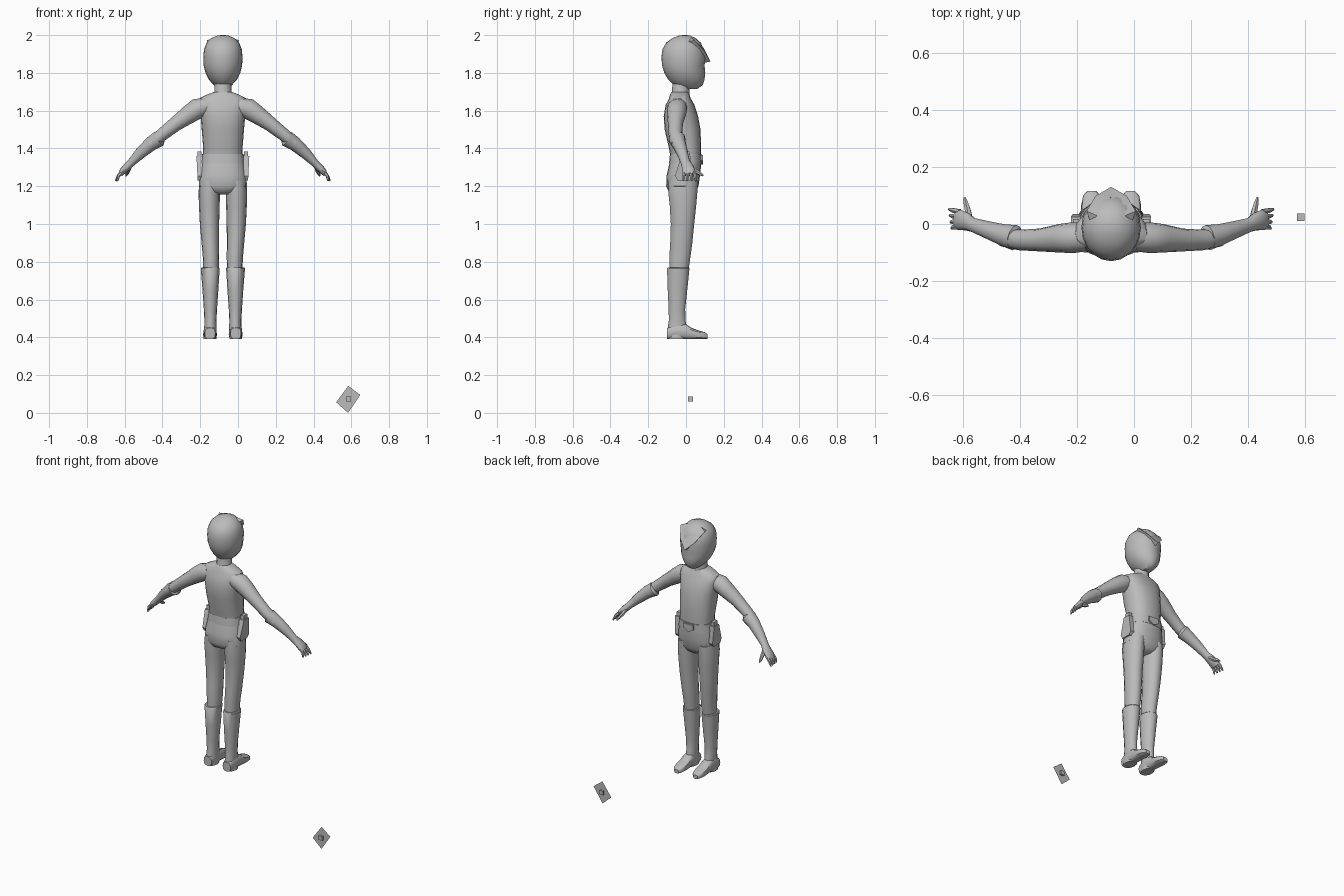
import bpy, bmesh, math
from mathutils import Vector as V

CX = -0.08  # figure's own centre line
grey = bpy.data.materials.new("plain_grey")
grey.diffuse_color = (0.5, 0.5, 0.5, 1)


def finish(name, bm, angle=40, closed=True):
    if closed:
        bmesh.ops.recalc_face_normals(bm, faces=bm.faces)
    me = bpy.data.meshes.new(name)
    bm.to_mesh(me)
    bm.free()
    me.materials.append(grey)
    ob = bpy.data.objects.new(name, me)
    bpy.context.collection.objects.link(ob)
    bpy.ops.object.select_all(action='DESELECT')
    ob.select_set(True)
    bpy.context.view_layer.objects.active = ob
    if angle:
        bpy.ops.object.shade_smooth_by_angle(angle=math.radians(angle))
    return ob


def loft(name, rings, n=16, power=1.0, angle=40):
    """Skin rings given as (centre, half axis u, half axis v)."""
    bm = bmesh.new()
    loops = []
    for c, u, v in rings:
        loop = []
        for i in range(n):
            a = 2 * math.pi * i / n
            ca, sa = math.cos(a), math.sin(a)
            ca = math.copysign(abs(ca) ** power, ca)
            sa = math.copysign(abs(sa) ** power, sa)
            loop.append(bm.verts.new(c + u * ca + v * sa))
        loops.append(loop)
    for a, b in zip(loops, loops[1:]):
        for i in range(n):
            bm.faces.new((a[i], a[(i + 1) % n], b[(i + 1) % n], b[i]))
    bm.faces.new(loops[0])
    bm.faces.new(loops[-1])
    return finish(name, bm, angle)


def upright(name, rows, n=16, power=1.0):
    """Rows are (z, x centre, half width, back y, front y)."""
    loft(name, [(V((CX + x, (b + f) / 2, z)), V((w, 0, 0)), V((0, (f - b) / 2, 0)))
                for z, x, w, b, f in rows], n, power)


def limb(name, s, rows, n=12):
    """Rows are (x, y, z, radius in the xz plane, radius along y)."""
    pts = [V((CX + s * r[0], r[1], r[2])) for r in rows]
    rings = []
    for i, r in enumerate(rows):
        d = pts[min(i + 1, len(pts) - 1)] - pts[max(i - 1, 0)]
        u = V((0, 1, 0)).cross(d).normalized()
        v = d.cross(u).normalized()
        rings.append((pts[i], u * r[3], v * r[4]))
    loft(name, rings, n)


def solid(name, a, b, angle=0):
    """Join two matching outlines into a closed solid."""
    bm = bmesh.new()
    va = [bm.verts.new((CX + p[0], p[1], p[2])) for p in a]
    vb = [bm.verts.new((CX + p[0], p[1], p[2])) for p in b]
    n = len(a)
    bm.faces.new(va)
    bm.faces.new(vb)
    for i in range(n):
        bm.faces.new((va[i], va[(i + 1) % n], vb[(i + 1) % n], vb[i]))
    finish(name, bm, angle)


# Head and neck
upright("head", [
    (1.715, 0, .025, -.03, .06), (1.735, 0, .048, -.065, .088),
    (1.765, 0, .075, -.095, .098), (1.80, 0, .092, -.115, .102),
    (1.84, 0, .102, -.127, .098), (1.885, 0, .104, -.13, .105),
    (1.925, 0, .10, -.125, .095), (1.96, 0, .086, -.105, .078),
    (1.985, 0, .06, -.07, .05), (1.998, 0, .028, -.035, .02),
    (2.0, 0, .008, -.015, .0)], 20)
upright("neck", [(1.66, 0, .06, -.085, .02), (1.70, 0, .045, -.075, .018),
                 (1.76, 0, .045, -.07, .025)], 12)

# Pointed brow crest sweeping up at both sides
brow = [(-.086, .045, 1.972), (-.055, .098, 1.915), (0, .13, 1.86),
        (.055, .098, 1.915), (.086, .045, 1.972)]
crest_top = [(-.05, .03, 1.985), (-.04, .06, 1.965), (0, .095, 1.93),
             (.04, .06, 1.965), (.05, .03, 1.985)]
bm = bmesh.new()
rows = [[bm.verts.new((CX + x, y, z)) for x, y, z in line] for line in
        (brow, crest_top, [(x * .8, y - .05, z - .01) for x, y, z in brow])]
for j in range(3):
    for i in range(4):
        a, b = rows[j], rows[(j + 1) % 3]
        bm.faces.new((a[i], a[i + 1], b[i + 1], b[i]))
for i in (0, 4):
    bm.faces.new([r[i] for r in rows])
finish("brow_crest", bm, 25)

# Torso and hips
upright("torso", [
    (1.34, 0, .106, -.08, .078), (1.40, 0, .104, -.09, .08),
    (1.50, 0, .112, -.113, .077), (1.57, 0, .118, -.118, .064),
    (1.63, 0, .13, -.108, .045), (1.665, 0, .125, -.09, .025),
    (1.685, 0, .085, -.085, .018), (1.70, 0, .045, -.075, .01)], 20, .85)
upright("hips", [
    (1.155, 0, .035, -.06, .03), (1.17, 0, .09, -.09, .05),
    (1.20, 0, .127, -.105, .066), (1.26, 0, .125, -.102, .075),
    (1.32, 0, .114, -.088, .081), (1.36, 0, .107, -.08, .08)], 20, .85)
upright("belt", [(1.32, 0, .116, -.090, .083), (1.37, 0, .110, -.085, .083)], 20, .85)

# Buckle plate
outline = [(-.035, 1.365), (.035, 1.365), (.035, 1.335), (0, 1.315), (-.035, 1.335)]
solid("belt_buckle", [(x, .075, z) for x, z in outline], [(x, .09, z) for x, z in outline])

for s, side in ((-1, "left"), (1, "right")):
    # Legs and boots
    upright(side + "_leg", [
        (.74, s * .063, .040, -.088, .012), (.82, s * .063, .043, -.09, .024),
        (.90, s * .067, .046, -.085, .035), (1.0, s * .071, .051, -.082, .045),
        (1.10, s * .072, .055, -.088, .056), (1.17, s * .072, .057, -.096, .062),
        (1.23, s * .068, .055, -.095, .066)], 14)
    upright(side + "_boot", [
        (.39, s * .068, .034, -.10, .0), (.44, s * .066, .033, -.10, .01),
        (.49, s * .066, .032, -.092, -.002), (.55, s * .066, .035, -.093, -.003),
        (.65, s * .066, .042, -.098, .008), (.765, s * .067, .050, -.102, .02),
        (.77, s * .067, .046, -.098, .016)], 14)
    foot = [(-.1, .028, .45), (-.05, .034, .475), (0, .034, .47), (.03, .036, .45),
            (.065, .037, .437), (.10, .030, .427), (.115, .016, .415)]
    loft(side + "_foot", [(V((CX + s * .068, y, (.39 + t) / 2)), V((w, 0, 0)),
                           V((0, 0, (t - .39) / 2))) for y, w, t in foot], 12, .7)

    # Arms with flared glove cuffs
    limb(side + "_arm", s, [
        (.085, -.045, 1.625, .045, .05), (.135, -.048, 1.61, .055, .054),
        (.18, -.05, 1.58, .049, .05), (.25, -.056, 1.53, .039, .04),
        (.32, -.056, 1.475, .034, .036), (.38, -.045, 1.425, .031, .034)])
    limb(side + "_glove", s, [
        (.335, -.05, 1.455, .034, .036), (.338, -.048, 1.452, .043, .045),
        (.38, -.038, 1.425, .038, .038), (.44, -.018, 1.372, .030, .030),
        (.485, -.003, 1.325, .021, .025), (.505, .008, 1.305, .021, .031),
        (.53, .014, 1.28, .018, .036), (.543, .016, 1.262, .012, .034)])
    for i, (y, tip) in enumerate(((.043, .052), (.026, .03), (.008, .007), (-.009, -.015))):
        limb(f"{side}_finger_{i + 1}", s, [
            (.53, y, 1.28, .010, .010), (.553, (y + tip) / 2, 1.255, .009, .009),
            (.567 - .003 * i, tip, 1.228, .005, .005)], 6)
    limb(side + "_thumb", s, [
        (.495, .015, 1.305, .013, .014), (.502, .05, 1.28, .011, .012),
        (.508, .073, 1.267, .009, .010), (.512, .092, 1.255, .004, .004)], 6)

    # Holster with a small grip block on top
    shape = [(-.025, 1.36), (.025, 1.36), (.035, 1.25), (.02, 1.23), (-.045, 1.23), (-.058, 1.255)]
    solid(side + "_holster", [(s * .108, y, z) for y, z in shape],
          [(s * (.14 - (1.36 - z) * .05), y, z) for y, z in shape])
    grip = [(-.018, 1.34), (.018, 1.34), (.018, 1.385), (-.018, 1.385)]
    solid(side + "_holster_grip", [(s * .112, y, z) for y, z in grip],
          [(s * .134, y, z) for y, z in grip])

# Loose tilted plate with a little cube on it
bm = bmesh.new()
bm.faces.new([bm.verts.new((x, .023, z)) for x, z in
              ((.52, .056), (.583, 0), (.647, .095), (.584, .143))])
finish("tilted_plate", bm, 0, False)
bm = bmesh.new()
bmesh.ops.create_cube(bm, size=.026)
bmesh.ops.translate(bm, verts=bm.verts, vec=(.584, .023, .074))
finish("small_cube", bm, 0)
